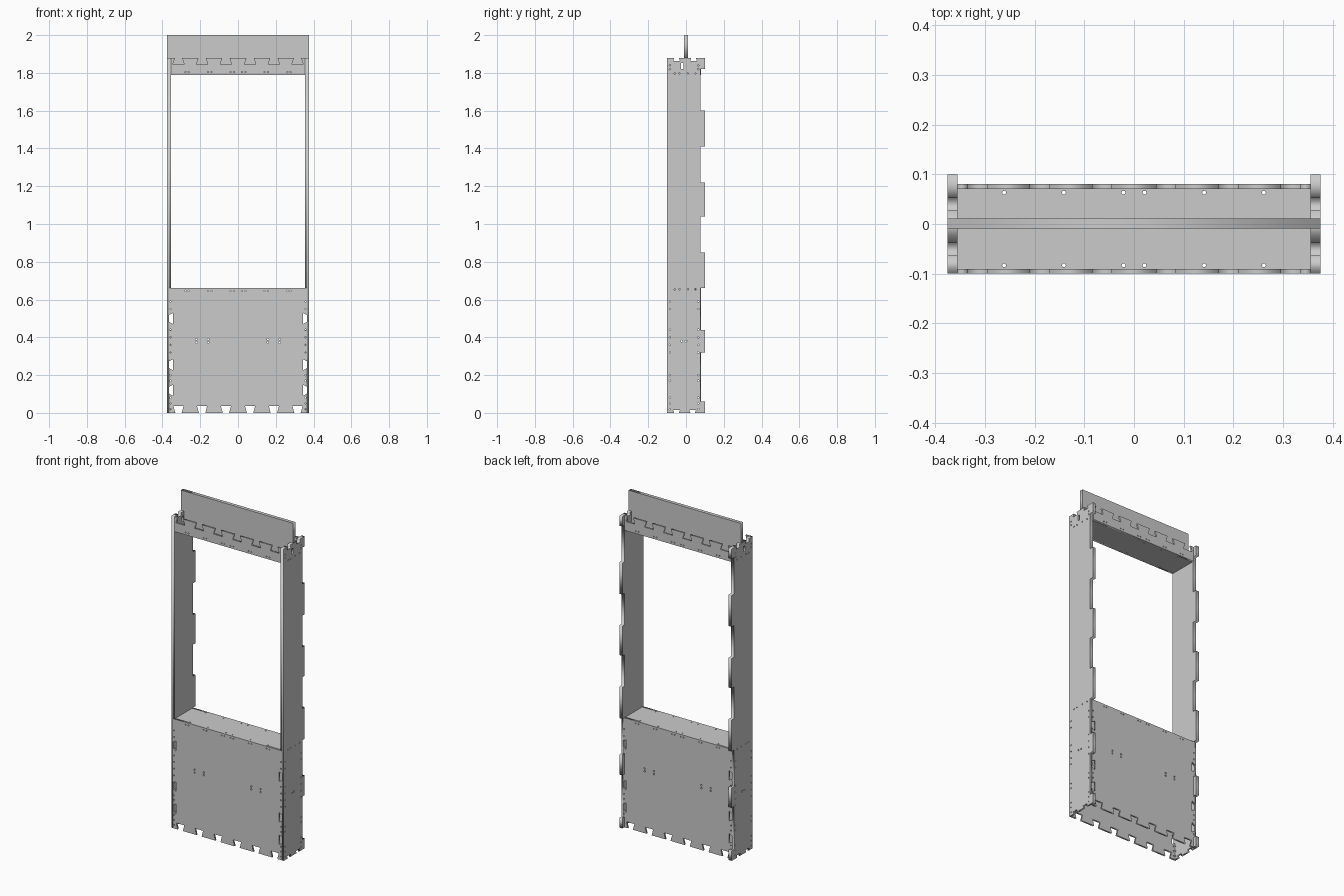
import bpy
import math
from mathutils import Matrix

if "Cube" in bpy.data.objects:
    bpy.data.objects.remove(bpy.data.objects["Cube"])

T = 0.01  # sheet thickness


def sheet(name, outline, holes, axis, pos, thick=T):
    """Cut a flat sheet (outline plus holes); axis is its normal, pos its centre."""
    cu = bpy.data.curves.new(name, 'CURVE')
    cu.dimensions = '2D'
    cu.fill_mode = 'BOTH'
    cu.extrude = thick / 2
    for loop in [outline] + holes:
        s = cu.splines.new('POLY')
        s.points.add(len(loop) - 1)
        for p, (u, v) in zip(s.points, loop):
            p.co = (u, v, 0, 1)
        s.use_cyclic_u = True
    tmp = bpy.data.objects.new(name + "_cut", cu)
    bpy.context.collection.objects.link(tmp)
    dg = bpy.context.evaluated_depsgraph_get()
    me = bpy.data.meshes.new_from_object(tmp.evaluated_get(dg))
    bpy.data.objects.remove(tmp)
    basis = {
        'x': Matrix(((0, 0, 1, pos), (1, 0, 0, 0), (0, 1, 0, 0), (0, 0, 0, 1))),
        'y': Matrix(((1, 0, 0, 0), (0, 0, -1, pos), (0, 1, 0, 0), (0, 0, 0, 1))),
        'z': Matrix(((1, 0, 0, 0), (0, 1, 0, 0), (0, 0, 1, pos), (0, 0, 0, 1))),
    }[axis]
    me.transform(basis)
    me.name = name
    ob = bpy.data.objects.new(name, me)
    bpy.context.collection.objects.link(ob)
    return ob


def hole(u, v, r=0.005, n=8):
    return [(u + r * math.cos(2 * math.pi * i / n), v + r * math.sin(2 * math.pi * i / n))
            for i in range(n)]


def rect(u0, u1, v0, v1):
    return [(u0, v0), (u1, v0), (u1, v1), (u0, v1)]


def dovetails(centres, v, depth, mouth, root):
    """Dovetail notches along a horizontal edge, left to right."""
    pts = []
    for c in centres:
        pts += [(c - mouth, v), (c - root, v + depth), (c + root, v + depth), (c + mouth, v)]
    return pts


KEYS = [-0.315, -0.19, -0.064, 0.064, 0.19, 0.315]
SIDE_KEYS = [0.12, 0.255, 0.5]
ROW = [s * (c + d) for s in (-1, 1) for c in (0.03, 0.15, 0.27) for d in (-0.009, 0.009)]
EDGE_Z = [0.02, 0.05, 0.08, 0.17, 0.2, 0.32, 0.36, 0.4, 0.44, 0.55, 0.59]

# Lower wall panels and headers, front and back
for label, y in (("front", -0.095), ("back", 0.075)):
    w = 0.365
    right = []
    for z in SIDE_KEYS:
        right += [(w, z - 0.018), (w - 0.022, z - 0.03), (w - 0.022, z + 0.03), (w, z + 0.018)]
    left = [(-u, z) for u, z in reversed(right)]
    outline = ([(-w, 0)] + dovetails(KEYS, 0, 0.037, 0.017, 0.027) + [(w, 0)]
               + right + [(w, 0.66), (-w, 0.66)] + left)
    holes = [hole(s * x, z) for s in (-1, 1) for x in (0.158, 0.22) for z in (0.373, 0.39)]
    holes += [hole(s * 0.357, z, 0.004) for s in (-1, 1) for z in EDGE_Z]
    holes += [hole(x, 0.646, 0.0035) for x in ROW]
    sheet(label + "_lower_panel", outline, holes, 'y', y)

    w = 0.355
    top = dovetails(KEYS, 1.88, -0.035, 0.019, 0.03)
    outline = [(-w, 1.79), (w, 1.79), (w, 1.88)] + top[::-1] + [(-w, 1.88)]
    sheet(label + "_header", outline, [hole(x, 1.804, 0.0035) for x in ROW], 'y', y)

# Side walls with locking tabs along the back edge
TABS = [(0, 0.06), (0.32, 0.44), (0.66, 0.85), (1.04, 1.22), (1.41, 1.60), (1.82, 1.88)]


def back_edge(tabs):
    pts = []
    for a, b in tabs:
        pts += [(0.077, a), (0.1, a), (0.1, b), (0.077, b)]
    return pts


top = dovetails([-0.05, 0.04], 1.88, -0.018, 0.012, 0.018)[::-1]
bottom = dovetails([-0.05, 0.035], 0, 0.015, 0.012, 0.018)
side = [(-0.1, 0)] + bottom + back_edge(TABS) + top + [(-0.1, 1.88)]
slot = rect(-0.027, -0.012, 1.82, 1.852)
side_holes = [slot] + [hole(y, z, 0.004) for y in (-0.085, 0.065) for z in EDGE_Z]
side_holes += [hole(y, 0.38) for y in (-0.022, 0.0)]
side_holes += [hole(y, z, 0.004) for y in (-0.06, -0.035, 0.01, 0.05) for z in (0.654, 1.797)]
side_holes += [hole(y, z, 0.004) for y in (-0.085, 0.065) for z in (1.82, 1.84)]
lining = [(-0.1, 0.66)] + back_edge(TABS[2:]) + top + [(-0.1, 1.88)]
for label, s in (("left", -1), ("right", 1)):
    sheet(label + "_side_wall", side, side_holes, 'x', s * 0.37)
    sheet(label + "_jamb_lining", lining, [slot], 'x', s * 0.36)
    for i, (a, b) in enumerate(TABS[:2]):
        sheet(f"{label}_tab_backing_{i}", rect(0.08, 0.1, a, b), [], 'x', s * 0.36)

# Window sill and head boards
for label, z, w in (("sill", 0.655, 0.365), ("head", 1.795, 0.355)):
    holes = [hole(x, y, 0.004) for x in ROW[::2] for y in (-0.083, 0.063)]
    sheet("window_" + label, rect(-w, w, -0.09, 0.07), holes, 'z', z)

# Upright connecting board, notched to sit between the side walls
fin = [(-0.355, 1.80), (0.355, 1.80), (0.355, 1.88), (0.375, 1.88),
       (0.375, 2.0), (-0.375, 2.0), (-0.375, 1.88), (-0.355, 1.88)]
sheet("connecting_board", fin, [], 'y', 0.001, 0.021)
